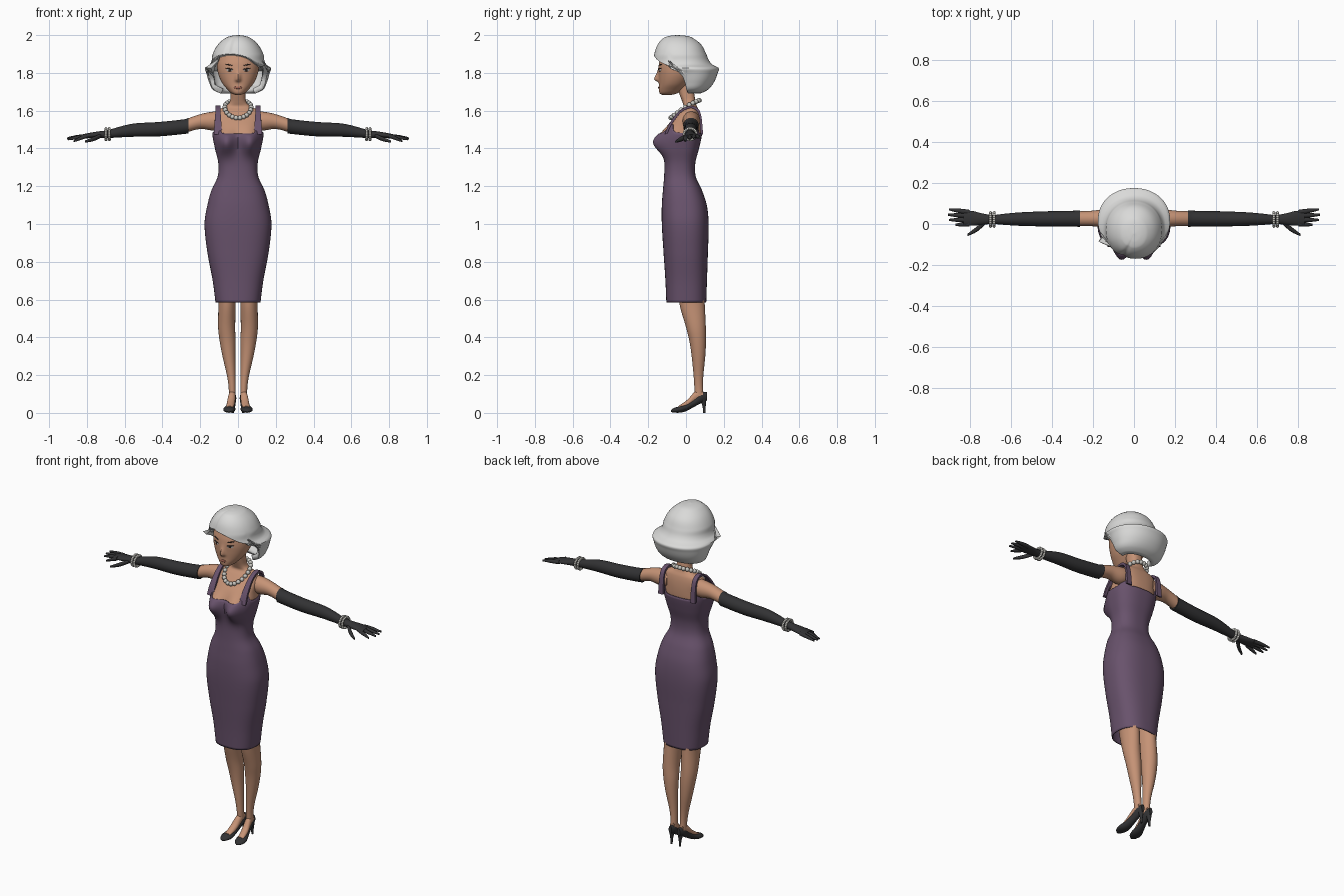
import bpy, bmesh
from math import sin, cos, pi, exp
from mathutils import Matrix

if "Cube" in bpy.data.objects:
    bpy.data.objects.remove(bpy.data.objects["Cube"])


def material(name, color):
    m = bpy.data.materials.new(name)
    m.use_nodes = True
    m.diffuse_color = (*color, 1)
    bsdf = next(n for n in m.node_tree.nodes if n.type == "BSDF_PRINCIPLED")
    bsdf.inputs["Base Color"].default_value = (*color, 1)
    bsdf.inputs["Roughness"].default_value = 0.7
    return m


SKIN = material("skin", (0.56, 0.29, 0.18))
PLUM = material("plum fabric", (0.14, 0.085, 0.15))
BLACK = material("black satin", (0.032, 0.032, 0.034))
SILVER = material("silver hair", (0.7, 0.7, 0.69))
PEARL = material("pearl", (0.58, 0.57, 0.53))
LIP = material("lip", (0.36, 0.13, 0.09))
WHITE = material("eye white", (0.6, 0.57, 0.54))
DARK = material("dark brown", (0.04, 0.025, 0.02))


def finish(name, bm, mat):
    me = bpy.data.meshes.new(name)
    bm.to_mesh(me)
    bm.free()
    me.materials.append(mat)
    me.shade_smooth()
    me.set_sharp_from_angle(angle=0.8)
    ob = bpy.data.objects.new(name, me)
    bpy.context.scene.collection.objects.link(ob)
    return ob


def profile(table, t):
    """Smooth interpolation of every column of a table at station t."""
    n = len(table)
    t = min(max(t, table[0][0]), table[-1][0])
    i = 0
    while i < n - 2 and t > table[i + 1][0]:
        i += 1
    a, b = table[i], table[i + 1]
    p, q = table[max(i - 1, 0)], table[min(i + 2, n - 1)]
    h = b[0] - a[0]
    u = (t - a[0]) / h
    out = []
    for k in range(1, len(a)):
        ma = (b[k] - p[k]) / (b[0] - p[0]) * h
        mb = (q[k] - a[k]) / (q[0] - a[0]) * h
        out.append(a[k] * (1 + 2 * u) * (1 - u) ** 2 + ma * u * (1 - u) ** 2
                   + b[k] * u * u * (3 - 2 * u) + mb * u * u * (u - 1))
    return out


def loft(name, rows, mat, start=True, end=True):
    bm = bmesh.new()
    vs = [[bm.verts.new(p) for p in row] for row in rows]
    n = len(rows[0])
    for lo, hi in zip(vs, vs[1:]):
        for j in range(n):
            k = (j + 1) % n
            bm.faces.new((lo[j], lo[k], hi[k], hi[j]))
    if start:
        bm.faces.new(vs[0][::-1])
    if end:
        bm.faces.new(vs[-1])
    if start and end:
        bmesh.ops.recalc_face_normals(bm, faces=bm.faces)
    return finish(name, bm, mat)


def tube(name, table, axis, mat, side=1, steps=20, seg=20):
    """Elliptical rings along an axis: station, two centres, two radii."""
    rows = []
    for i in range(steps + 1):
        t = table[0][0] + (table[-1][0] - table[0][0]) * i / steps
        c, d, r, q = profile(table, t)
        row = []
        for j in range(seg):
            a = 2 * pi * j / seg
            p = [c + r * cos(a), d + q * sin(a)]
            p.insert(axis, t)
            row.append((p[0] * side, p[1], p[2]))
        rows.append(row)
    return loft(name, rows, mat)


def section(table, z, a, power, grow=0.0):
    """Point of a rounded horizontal section: half width, front y, back y."""
    w, f, b = profile(table, z)
    c, s = cos(a), sin(a)
    x = (w + grow) * abs(c) ** (2 / power) * (1 if c > 0 else -1)
    y = (f + b) / 2 + ((b - f) / 2 + grow) * abs(s) ** (2 / power) * (1 if s > 0 else -1)
    return x, y


# Torso: one profile shared by the dress and the skin under it
TORSO = [(.585, .115, -.1, .103), (.7, .13, -.105, .107), (.85, .158, -.115, .112),
         (1, .173, -.124, .116), (1.1, .158, -.124, .106), (1.18, .136, -.118, .08),
         (1.25, .104, -.112, .048), (1.32, .1, -.11, .045), (1.4, .118, -.115, .065),
         (1.47, .131, -.118, .08), (1.52, .127, -.1, .082), (1.57, .126, -.06, .078),
         (1.605, .108, -.03, .07), (1.62, .075, -.015, .062), (1.64, .05, -.02, .055),
         (1.68, .042, -.035, .048), (1.74, .042, -.055, .04)]


def torso_point(z, a, grow):
    x, y = section(TORSO, z, a, 2.5, grow)
    if sin(a) < 0:
        y -= .06 * exp(-((abs(x) - .065) / .047) ** 2 - ((z - 1.43) / .06) ** 2)
    return x, y, z


def neckline(a):
    return 1.48 + .05 * exp(-((abs(cos(a)) - .78) / .13) ** 2)


ANGLES = [2 * pi * j / 80 for j in range(80)]
dress = loft("dress", [[torso_point(.585 + (neckline(a) - .585) * i / 70, a, .004) for a in ANGLES]
                       for i in range(71)], PLUM, False, False)
hem = dress.modifiers.new("thickness", "SOLIDIFY")
hem.thickness = .006
loft("chest_and_neck", [[torso_point(1.35 + .39 * i / 50, a, -.003) for a in ANGLES]
                        for i in range(51)], SKIN)

# Head with a nose bump
HEAD = [(1.683, .012, -.125, -.08), (1.69, .032, -.138, -.05), (1.71, .054, -.143, -.02),
        (1.74, .08, -.143, .01), (1.78, .1, -.145, .04), (1.82, .11, -.146, .06),
        (1.86, .111, -.14, .07), (1.92, .09, -.115, .05), (1.955, .04, -.07, .01)]


def head_point(z, a):
    x, y = section(HEAD, z, a, 2.1)
    if sin(a) < 0:
        spread = .035 if z > 1.765 else .011
        y -= .024 * exp(-(x / .013) ** 2 - ((z - 1.765) / spread) ** 2)
    return x, y, z


loft("head", [[head_point(1.683 + .272 * i / 60, 2 * pi * j / 96) for j in range(96)]
              for i in range(61)], SKIN)


def face_y(x, z):
    w, f, b = profile(HEAD, z)
    return (f + b) / 2 - (b - f) / 2 * (1 - (abs(x) / w) ** 2.1) ** (1 / 2.1)


def face_plate(name, x, z, size, mat, turn=0.0, lift=0.0, tilt=0.0):
    bm = bmesh.new()
    bmesh.ops.create_uvsphere(bm, u_segments=16, v_segments=10, radius=1)
    bm.transform(Matrix.Translation((x, face_y(x, z) - lift, z)) @ Matrix.Rotation(turn, 4, "Z")
                 @ Matrix.Rotation(tilt, 4, "Y") @ Matrix.Diagonal((*size, 1)))
    finish(name, bm, mat)


face_plate("lips", 0, 1.722, (.021, .004, .007), LIP)
for s, side in ((1, "left"), (-1, "right")):
    face_plate(side + "_eye", s * .045, 1.815, (.018, .003, .007), WHITE, s * .4)
    face_plate(side + "_iris", s * .044, 1.815, (.007, .003, .007), DARK, s * .4, .002)
    face_plate(side + "_lashes", s * .046, 1.822, (.021, .004, .003), DARK, s * .4, .001, -s * .12)
    face_plate(side + "_brow", s * .048, 1.843, (.022, .003, .003), DARK, s * .42, .001, -s * .2)

# Hair: swept fringe in front, flipped bob at the sides and back
HAIR = [(1.69, .09, -.03, .075), (1.71, .132, -.06, .115), (1.75, .153, -.08, .148),
        (1.8, .168, -.11, .168), (1.826, .175, -.15, .173), (1.842, .152, -.172, .142),
        (1.865, .14, -.173, .122), (1.9, .134, -.168, .107), (1.95, .106, -.15, .08),
        (1.985, .066, -.118, .035), (1.996, .035, -.087, .003), (2, .004, -.05, -.042)]


def hair_edge(a):
    fringe = 1.9 - .045 * (cos(a) + .3) ** 2
    u = min(max((sin(a) + .5) / .3, 0), 1)
    return fringe + (1.69 - fringe) * u * u * (3 - 2 * u)


def hair_point(t, a):
    low = hair_edge(a)
    z = low + (2 - low) * (1 - (1 - t) ** 1.6)
    x, y = section(HAIR, z, a, 2.1)
    part = 1 - .06 * exp(-((a - 1.5 * pi + .4) / .14) ** 2)
    return x * part, -.03 + (y + .03) * part, z


hair = loft("hair", [[hair_point(i / 56, 2 * pi * j / 112) for j in range(112)]
                     for i in range(57)], SILVER, False, True)
lining = hair.modifiers.new("thickness", "SOLIDIFY")
lining.thickness = .028


# Pearls
def beads(name, centres, radius):
    bm = bmesh.new()
    for c in centres:
        bmesh.ops.create_uvsphere(bm, u_segments=12, v_segments=8, radius=radius,
                                  matrix=Matrix.Translation(c))
    finish(name, bm, PEARL)


ROUND = [2 * pi * i / 22 for i in range(22)]
beads("necklace", [(.07 * cos(a), -.005 + .077 * sin(a), 1.608 + .047 * sin(a) + .01 * cos(a) ** 2)
                   for a in ROUND], .0125)

# Limbs, straps and shoes, both sides
ARM = [(.08, .028, 1.55, .045, .045), (.13, .028, 1.545, .046, .05),
       (.2, .027, 1.542, .038, .039), (.29, .026, 1.515, .035, .035)]
GLOVE = [(.262, .026, 1.521, .041, .041), (.28, .026, 1.516, .039, .039),
         (.42, .025, 1.502, .037, .038), (.55, .024, 1.497, .033, .035),
         (.62, .023, 1.488, .028, .029), (.69, .022, 1.476, .022, .021),
         (.74, .024, 1.472, .028, .018), (.79, .028, 1.468, .036, .014),
         (.83, .03, 1.463, .034, .01)]
FINGERS = {"index": (0, .87, -.004, 1.438), "middle": (.02, .9, .02, 1.448),
           "ring": (.04, .906, .045, 1.452), "little": (.057, .9, .071, 1.456)}
LEG = [(.09, .03, .07, .018, .023), (.14, .031, .067, .019, .023), (.2, .036, .066, .023, .026),
       (.3, .048, .066, .034, .036), (.38, .055, .062, .042, .044), (.45, .06, .053, .045, .052),
       (.58, .058, .032, .046, .067), (.75, .06, .02, .047, .07)]
FOOT = [(-.04, .044, .028, .018, .008), (.01, .038, .052, .021, .02),
        (.05, .032, .085, .019, .03), (.09, .029, .098, .016, .026)]
SHOE = [(-.08, .049, .009, .007, .004), (-.068, .048, .013, .022, .011),
        (-.035, .046, .018, .032, .017), (0, .041, .028, .026, .019),
        (.04, .034, .052, .021, .022), (.08, .029, .08, .02, .028), (.11, .028, .088, .01, .022)]
HEEL = [(0, .028, .097, .006, .007), (.03, .028, .096, .007, .008), (.07, .028, .092, .015, .016)]
STRAP = [(-.108, 1.475, .022), (-.09, 1.52, .019), (-.056, 1.57, .015), (-.02, 1.605, .013),
         (.025, 1.622, .013), (.06, 1.608, .013), (.077, 1.57, .014), (.086, 1.475, .016)]

for s, side in ((1, "left"), (-1, "right")):
    tube(side + "_upper_arm", ARM, 0, SKIN, s)
    tube(side + "_glove", GLOVE, 0, BLACK, s, 40)
    for finger, (root, tip, y, z) in FINGERS.items():
        mid = (.8 + tip) / 2
        tube(side + "_" + finger + "_finger", [(.8, root, 1.466, .012, .011),
             (mid, (root + y) / 2, (1.468 + z) / 2, .011, .01), (tip, y, z, .005, .005)],
             0, BLACK, s, 8, 10)
    tube(side + "_thumb", [(.725, .01, 1.468, .014, .012), (.765, -.025, 1.45, .013, .012),
                           (.81, -.053, 1.436, .006, .006)], 0, BLACK, s, 8, 10)
    beads(side + "_bracelet", [(s * x, .022 + .033 * cos(a), 1.476 + .03 * sin(a))
                               for x in (.681, .699) for a in ROUND[::2] + ROUND[1::2]][:44], .0075)
    tube(side + "_leg", LEG, 2, SKIN, s, 40, 24)
    tube(side + "_foot", FOOT, 1, SKIN, s)
    tube(side + "_shoe", SHOE, 1, BLACK, s, 28)
    tube(side + "_heel", HEEL, 2, BLACK, s, 8, 12)
    # Strap: thin rectangular band over the shoulder
    rows = []
    for i in range(29):
        y, z, w = profile([(k, *p) for k, p in enumerate(STRAP)], i / 4)
        ny, nz = y + .01, z - 1.5
        size = (ny * ny + nz * nz) ** .5
        ny, nz = .009 * ny / size, .009 * nz / size
        rows.append([(s * (.106 + dx * w), y + k * ny, z + k * nz)
                     for dx, k in ((-1, -1), (1, -1), (1, .5), (-1, .5))])
    loft(side + "_strap", rows, PLUM)
